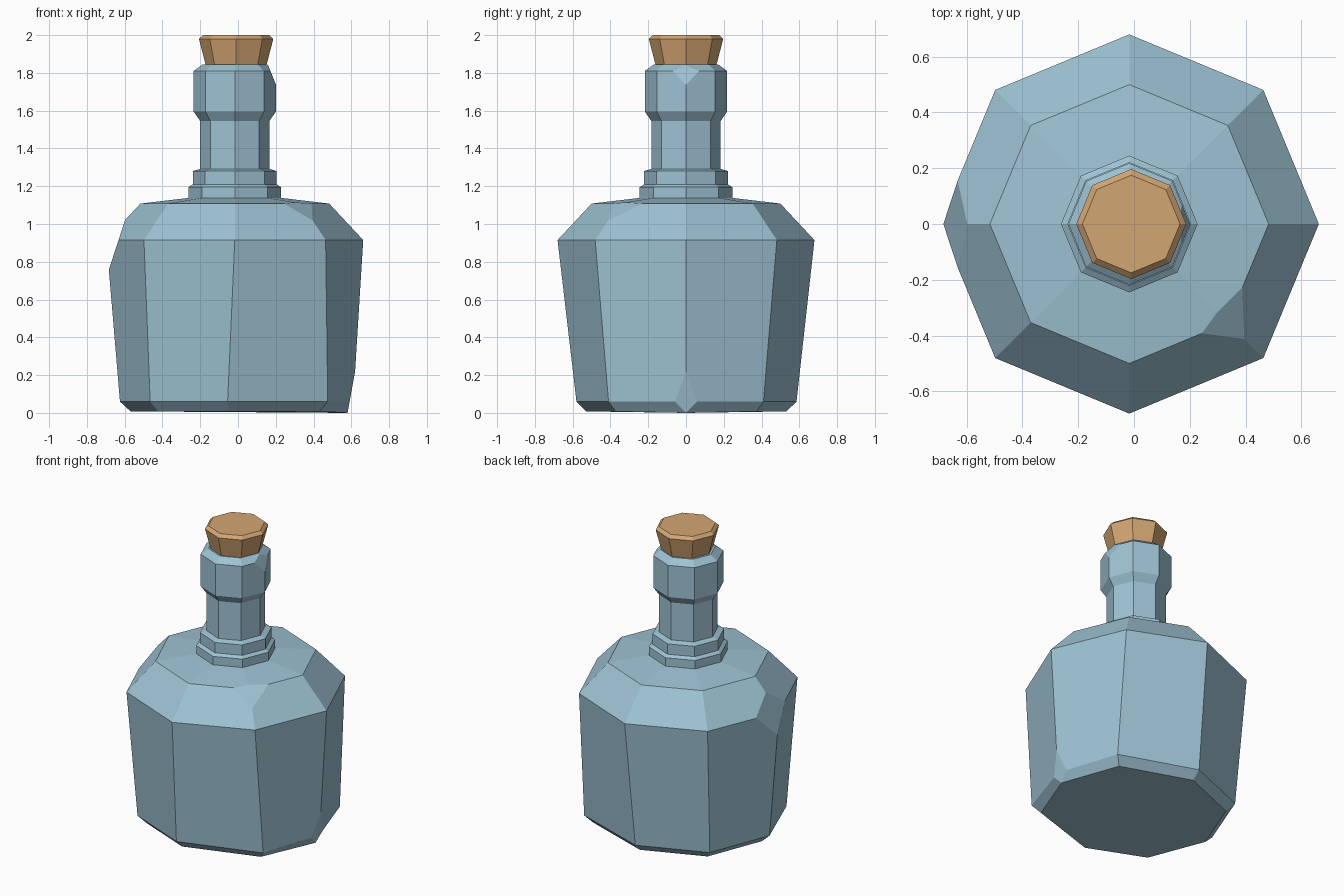
import bpy, bmesh, math
from mathutils import Vector

if "Cube" in bpy.data.objects:
    bpy.data.objects.remove(bpy.data.objects["Cube"])


def material(name, color):
    m = bpy.data.materials.new(name)
    m.diffuse_color = (*color, 1)
    m.use_nodes = True
    m.node_tree.nodes["Principled BSDF"].inputs["Base Color"].default_value = m.diffuse_color
    return m


glass = material("pale blue glass", (0.34, 0.54, 0.65))
cork = material("tan cork", (0.65, 0.38, 0.17))


def ring(r, z, cx=-0.017):
    """Octagon with corners on the axes."""
    return [Vector((cx + r * math.cos(i * math.pi / 4),
                    r * math.sin(i * math.pi / 4), z)) for i in range(8)]


def chip(bm, p, normal):
    """Slice off a corner with a plane and close the cut."""
    bmesh.ops.bisect_plane(bm, geom=bm.verts[:] + bm.edges[:] + bm.faces[:],
                           plane_co=p, plane_no=normal, clear_outer=True)
    bmesh.ops.holes_fill(bm, edges=[e for e in bm.edges if e.is_boundary], sides=0)


def loft(name, rings, mat, chips=()):
    bm = bmesh.new()
    loops = [[bm.verts.new(p) for p in r] for r in rings]
    for a, b in zip(loops, loops[1:]):
        for i in range(8):
            j = (i + 1) % 8
            bm.faces.new((a[i], a[j], b[j], b[i]))
    bm.faces.new(loops[0][::-1])
    bm.faces.new(loops[-1])
    for p, n in chips:
        chip(bm, Vector(p), Vector(n))
    bmesh.ops.recalc_face_normals(bm, faces=bm.faces[:])
    me = bpy.data.meshes.new(name)
    bm.to_mesh(me)
    bm.free()
    me.materials.append(mat)
    ob = bpy.data.objects.new(name, me)
    bpy.context.collection.objects.link(ob)
    return ob


# Body: slightly uneven foot, tapered sides, sloped shoulder, chipped corners
foot_xy = [(0.61, 0), (0.475, 0.41), (-0.03, 0.585), (-0.465, 0.41),
           (-0.625, 0), (-0.465, -0.41), (-0.055, -0.58), (0.475, -0.41)]
foot = [Vector((x, y, 0.06)) for x, y in foot_xy]
base = [Vector((x * 0.91, y * 0.91, 0.008)) for x, y in foot_xy]
base[0] = Vector((0.58, 0, 0))
p1, p2, p3 = (Vector(v) for v in ((0.25, -0.385, 1.108), (0.385, -0.40, 1.03),
                                  (0.365, -0.255, 1.108)))
loft("bottle_body",
     [base, foot, ring(0.68, 0.915), ring(0.5, 1.108), ring(0.23, 1.14)], glass,
     [((-0.67, 0, 0.80), (-0.23, 0, 0.075)),
      ((0.62, 0, 0.22), (0.22, 0, -0.04)),
      (p1, (p2 - p1).cross(p3 - p1))])

# Neck: stepped foot, straight tube, thick collar with a chipped lip
neck = [(0.245, 1.125), (0.245, 1.195), (0.222, 1.21), (0.222, 1.28),
        (0.183, 1.292), (0.183, 1.545), (0.218, 1.595), (0.218, 1.81), (0.17, 1.845)]
loft("bottle_neck", [ring(r, z) for r, z in neck], glass,
     [((0.2, 0, 1.74), (0.1, 0, 0.04))])

# Stopper flaring towards the top
loft("cork_stopper",
     [ring(r, z, -0.01) for r, z in ((0.158, 1.83), (0.197, 1.98), (0.175, 2.0))], cork)
